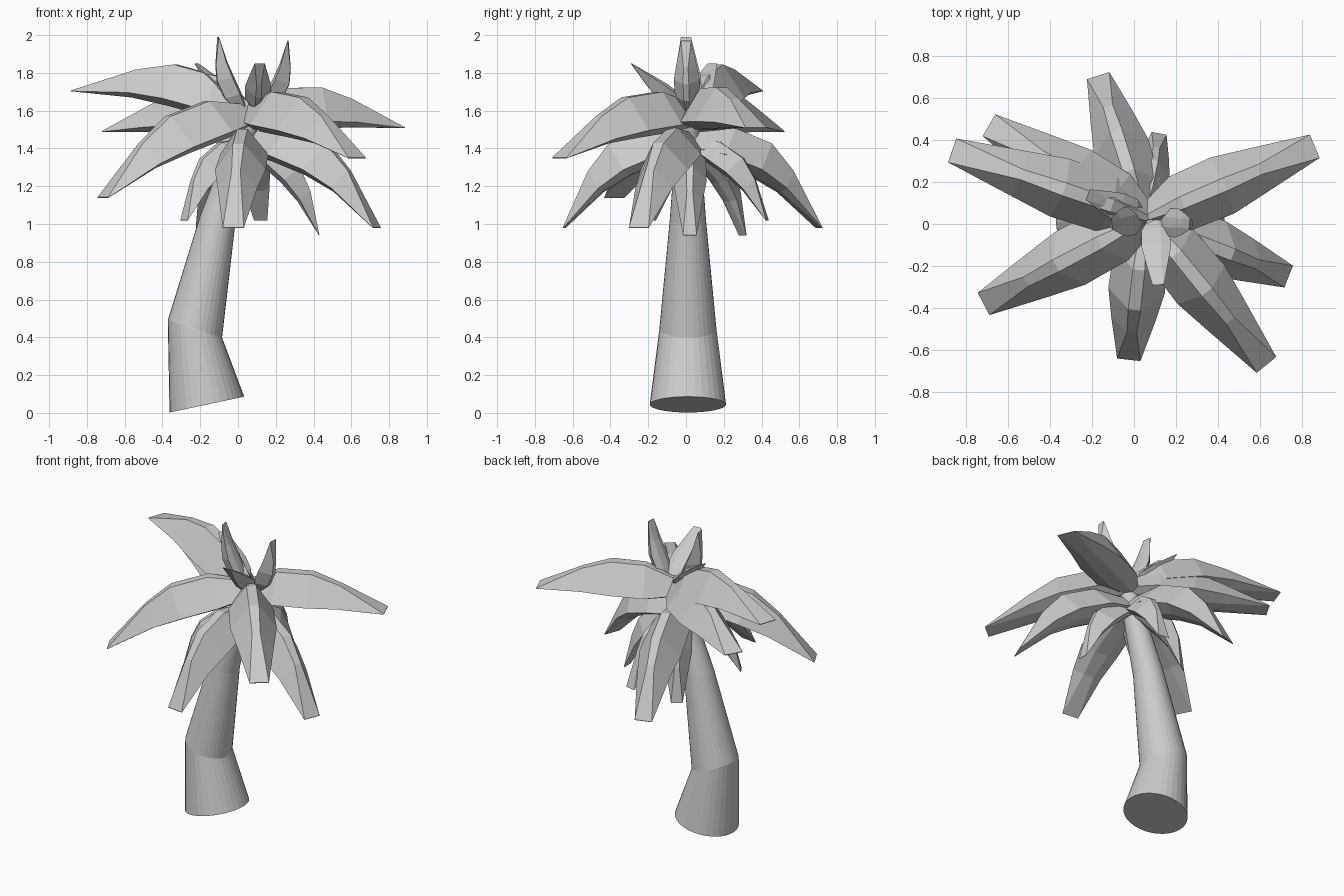
import bpy, bmesh, math
from mathutils import Vector

if "Cube" in bpy.data.objects:
    bpy.data.objects.remove(bpy.data.objects["Cube"])


def loft(name, rings):
    """Skin a list of equal-length point loops and close both ends."""
    bm = bmesh.new()
    loops = [[bm.verts.new(p) for p in r] for r in rings]
    n = len(loops[0])
    for a, b in zip(loops, loops[1:]):
        for i in range(n):
            j = (i + 1) % n
            bm.faces.new((a[i], a[j], b[j], b[i]))
    bm.faces.new(loops[0][::-1])
    bm.faces.new(loops[-1])
    bmesh.ops.recalc_face_normals(bm, faces=bm.faces)
    me = bpy.data.meshes.new(name)
    bm.to_mesh(me)
    bm.free()
    ob = bpy.data.objects.new(name, me)
    bpy.context.collection.objects.link(ob)
    return ob


# Trunk: tilted rings (centre x, centre z, radius, tilt in degrees)
rings = []
for cx, cz, r, tilt in [(-.165, .044, .202, 12), (-.228, .445, .151, -18),
                        (-.108, 1.02, .096, -14), (.05, 1.53, .058, -15)]:
    t = math.radians(tilt)
    ring = []
    for i in range(32):
        a = math.tau * i / 32
        c = r * math.cos(a)
        ring.append((cx + c * math.cos(t), .01 + r * math.sin(a), cz + c * math.sin(t)))
    rings.append(ring)
loft("trunk", rings)

# Frond sections: position along, share of width, share of thickness, share of rise
SECTIONS = [(0, .42, .55, 0), (.2, .95, 1, .68), (.45, 1, 1, 1), (.66, .78, .68, .82), (1, 0, .02, 0)]
# Hexagonal profile: narrow ridge, low side edges, shallow keel
PROFILE = [(.22, .5), (1, -.32), (.35, -.5), (-.35, -.5), (-1, -.32), (-.22, .5)]


def frond(name, root, tip, width, thick, rise, tip_width):
    root, tip = Vector(root), Vector(tip)
    d = tip - root
    side = d.cross(Vector((0, 0, 1))).normalized()
    up = side.cross(d).normalized()
    loops = []
    for t, w, h, k in SECTIONS:
        c = root + d * t + up * rise * k
        half = width * w if t < 1 else tip_width
        loop = []
        for px, py in PROFILE:
            sx = px if t < 1 else math.copysign(1, px)
            loop.append(c + side * sx * half + up * py * thick * h)
        loops.append(loop)
    return loft(name, loops)


# Large upper fronds: tip, rise
for i, (tip, rise) in enumerate([
        ((-.865, .35, 1.705), .10), ((-.69, .47, 1.49), .05),
        ((-.715, -.38, 1.14), .10), ((.86, .37, 1.51), .065),
        ((.63, -.67, 1.35), .09)]):
    frond(f"upper_frond_{i + 1}", (.06, .03, 1.58), tip, .145, .22, rise, .06)

# Drooping lower fronds
for i, tip in enumerate([(-.17, .705, .98), (.735, -.25, .98), (-.025, -.645, .98)]):
    frond(f"drooping_frond_{i + 1}", (.05, .02, 1.44), tip, .135, .20, .13, .056)

# Small fronds hanging under the crown
for i, tip in enumerate([(.43, .02, .94), (-.14, .30, .94), (.12, .43, 1.02), (-.285, -.19, 1.02)]):
    frond(f"hanging_frond_{i + 1}", (.04, .02, 1.43), tip, .09, .13, .08, .036)

# Young shoots on top: root, tip, outward bow
for i, (root, tip, bow) in enumerate([
        ((.02, .02, 1.61), (-.105, .0, 1.99), -.035), ((.14, .01, 1.60), (.265, .0, 1.97), -.035),
        ((.10, .02, 1.60), (.115, -.29, 1.85), -.01), ((.03, .04, 1.60), (-.22, .14, 1.85), -.01)]):
    frond(f"top_shoot_{i + 1}", root, tip, .07, -.09, bow, .027)
